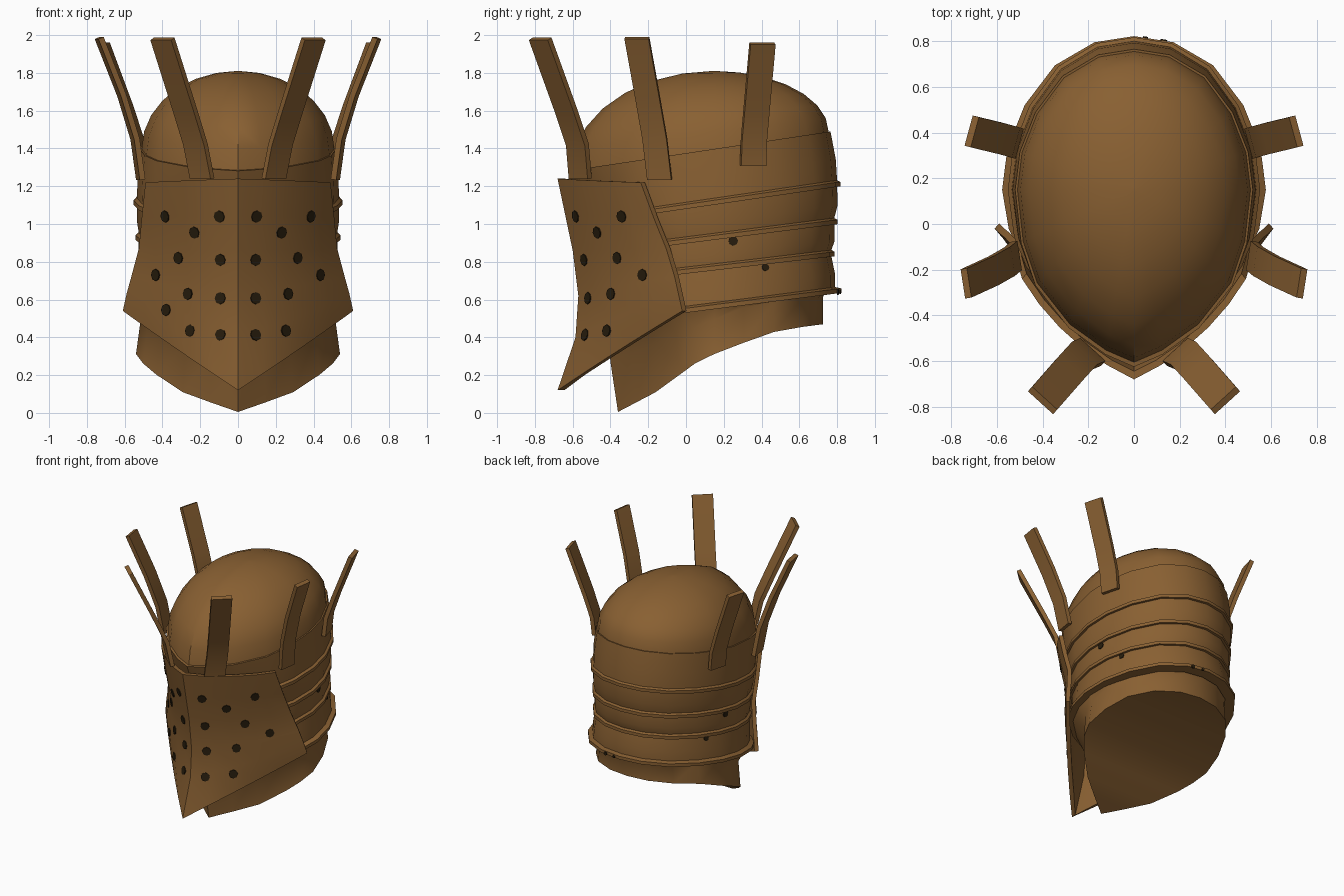
import bpy, bmesh, math
from mathutils import Vector
from mathutils.bvhtree import BVHTree

if "Cube" in bpy.data.objects:
    bpy.data.objects.remove(bpy.data.objects["Cube"])


def material(name, rgb):
    m = bpy.data.materials.new(name)
    m.diffuse_color = (*rgb, 1)
    m.use_nodes = True
    m.node_tree.nodes["Principled BSDF"].inputs["Base Color"].default_value = m.diffuse_color
    return m


BRONZE = material("aged_bronze", (0.25, 0.117, 0.032))
DARK = material("dark_hole", (0.02, 0.012, 0.004))

# Egg-shaped plan (half), pointed at the front; v is measured from Y0
Y0 = 0.15
HALF = [(0, 1), (.3, .96), (.6, .81), (.83, .55), (.96, .27), (1, 0),
        (.95, -.3), (.83, -.54), (.55, -.78), (.24, -.93), (0, -1)]
# Straighter V-shaped front for the neck
NECK = HALF[:6] + [(.93, -.2), (.8, -.36), (.54, -.61), (.27, -.81), (0, -1)]


def ring(zfun, half_w, front, back, half=HALF):
    pts = []
    for u, v in half + [(-u, v) for u, v in half[-2:0:-1]]:
        y = Y0 + v * ((back - Y0) if v > 0 else (Y0 - front))
        pts.append((u * half_w, y, zfun(y)))
    return pts


def finish(name, bm, mat, angle=35):
    bmesh.ops.recalc_face_normals(bm, faces=bm.faces)
    me = bpy.data.meshes.new(name)
    bm.to_mesh(me)
    bm.free()
    me.materials.append(mat)
    ob = bpy.data.objects.new(name, me)
    bpy.context.collection.objects.link(ob)
    bpy.ops.object.select_all(action='DESELECT')
    ob.select_set(True)
    bpy.context.view_layer.objects.active = ob
    bpy.ops.object.shade_smooth_by_angle(angle=math.radians(angle))
    return ob


def loft(name, rings, caps=()):
    bm = bmesh.new()
    rows = [[bm.verts.new(p) for p in r] for r in rings]
    n = len(rows[0])
    for a, b in zip(rows, rows[1:]):
        for i in range(n):
            bm.faces.new((a[i], a[(i + 1) % n], b[(i + 1) % n], b[i]))
    for c in caps:                       # strips across, left to right
        r = rows[c]
        for i in range(n // 2):
            quad = [r[i], r[i + 1], r[(n - i - 1) % n], r[(n - i) % n]]
            bm.faces.new(list(dict.fromkeys(quad)))
    return finish(name, bm, BRONZE)


def slope(a, b, off=0.0):
    return lambda y: a + b * y + off


# Dome skull
base = slope(1.375, .15)
dome_rings = []
for k in range(8):
    t = math.radians(min(90 * k / 7, 89))
    s = math.cos(t)
    w = ring(base, .51, -.605, .755)
    dome_rings.append([(x * s, Y0 + (y - Y0) * s, z + (1.81 - z) * math.sin(t))
                       for x, y, z in w])
loft("dome", dome_rings, caps=(7,))

# Overlapping bands, each with a raised lower lip
LINES = [(1.375, .15), (1.08, .146), (.897, .127), (.737, .117), (.53, .128)]
SIZES = [(.52, -.625, .765), (.535, -.52, .80), (.525, -.46, .785),
         (.525, -.42, .77), (.545, -.39, .79)]
for i in range(4):
    top, bot = LINES[i], LINES[i + 1]
    (w0, f0, b0), (w1, f1, b1) = SIZES[i], SIZES[i + 1]
    lip = .032 if i == 3 else .017
    zm = lambda y: (slope(*top)(y) + slope(*bot)(y)) / 2
    loft(f"band_{i + 1}", [
        ring(slope(*top), w0 - .03, f0 + .03, b0 - .03),
        ring(slope(*top), w0, f0, b0),
        ring(zm, (w0 + w1) / 2 + .004, (f0 + f1) / 2, (b0 + b1) / 2 + .01),
        ring(slope(*bot, .035), w1, f1, b1),
        ring(slope(*bot, .024), w1 + lip, f1 - lip, b1 + lip),
        ring(slope(*bot), w1 + lip, f1 - lip, b1 + lip),
        ring(slope(*bot), w1 - .04, f1 + .04, b1 - .04)])

# Neck guard: steps in below the bands, then drops to a curved lower rim
RIM = [(-.36, .005), (-.16, .11), (.08, .285), (.38, .40), (.5, .44), (.73, .47)]


def rim(y):
    for (ya, za), (yb, zb) in zip(RIM, RIM[1:]):
        if y <= yb:
            return za + (zb - za) * max(0, (y - ya) / (yb - ya))
    return RIM[-1][1]


def waist(y):
    return min(.27 + .41 * (y + .4), .585 + .08 * (y - .38))


loft("neck_guard", [ring(slope(.545, .128), .53, -.42, .74),
                    ring(waist, .515, -.40, .725, NECK),
                    ring(rim, .54, -.36, .725, NECK)], caps=(2,))

# Face plate: centre ridge (y, z) and side edge (x, y, z) per row
ROWS = [(-.68, 1.24, .49, -.24, 1.22), (-.64, 1.05, .51, -.17, 1.03),
        (-.60, .86, .525, -.105, .87), (-.57, .62, .565, -.06, .72),
        (-.585, .40, .59, -.04, .63), (-.68, .12, .61, -.02, .54)]


def plate_grid(bm, inset):
    grid = []
    for j, (cy, cz, sx, sy, sz) in enumerate(ROWS):
        row = []
        for i in range(-5, 6):
            t, sg = abs(i) / 5, (i > 0) - (i < 0)
            b = (.012 if j == 5 else .05) * max(0, math.sin(math.pi * t)) ** .8
            b -= inset
            row.append(bm.verts.new((sg * (sx * t + .66 * b),
                                     cy + (sy - cy) * t - (.75 if i else 1.2) * b,
                                     cz + (sz - cz) * t)))
        grid.append(row)
    for a, b in zip(grid, grid[1:]):
        for i in range(10):
            bm.faces.new((a[i], b[i], b[i + 1], a[i + 1]))
    return (grid[0] + [r[-1] for r in grid[1:]] + grid[-1][-2::-1]
            + [r[0] for r in grid[-2:0:-1]])


bm = bmesh.new()
outer, inner = plate_grid(bm, 0), plate_grid(bm, .03)
for i in range(len(outer)):
    k = (i + 1) % len(outer)
    bm.faces.new((outer[i], outer[k], inner[k], inner[i]))
plate = finish("face_plate", bm, BRONZE)


# Breathing holes as thin dark discs laid on the surface
def disc(bm, tree, origin, direction, radius):
    hit, nor, _, _ = tree.ray_cast(Vector(origin), Vector(direction))
    if hit is None:
        return
    if nor.dot(Vector(direction)) > 0:
        nor = -nor
    rot = nor.to_track_quat('Z', 'Y').to_matrix().to_4x4()
    rot.translation = hit + nor * .002
    bmesh.ops.create_cone(bm, cap_ends=True, segments=8, radius1=radius,
                          radius2=radius, depth=.008, matrix=rot)


def tree_of(ob):
    return BVHTree.FromPolygons([v.co for v in ob.data.vertices],
                                [p.vertices[:] for p in ob.data.polygons])


HOLES = [(.098, 1.04), (.385, 1.04), (.23, .955), (.093, .81), (.315, .82),
         (.435, .73), (.093, .607), (.265, .63), (.093, .413), (.253, .435)]
tree = tree_of(plate)
bm = bmesh.new()
for x, z in HOLES + [(-.38, .545)]:
    for s in ((1, -1) if x > 0 else (1,)):
        disc(bm, tree, (s * x, -2, z), (0, 1, 0), .032)
finish("face_holes", bm, DARK)

bm = bmesh.new()
for band, y, z, r in (("band_3", .25, .91, .025), ("band_4", .42, .77, .02)):
    tree = tree_of(bpy.data.objects[band])
    for s in (1, -1):
        disc(bm, tree, (s * 2, y, z), (-s, 0, 0), r)
for x, r in ((.13, .015), (.05, .011)):           # pits on the rear lip
    disc(bm, tree, (x, 2, .64), (0, -1, 0), r)
finish("band_holes", bm, DARK)

# Crown prongs: flat strips bending outward, mirrored left and right
PRONGS = {
    "front_prong": ((.055, .05), [(.19, -.56, 1.24), (.225, -.575, 1.42),
                                  (.28, -.635, 1.6), (.4, -.772, 1.98)]),
    "middle_prong": ((.01, .064), [(.515, -.14, 1.235), (.545, -.165, 1.45),
                                   (.615, -.205, 1.68), (.735, -.26, 1.985)]),
    "rear_prong": ((-.018, .066), [(.515, .355, 1.31), (.53, .36, 1.45),
                                   (.585, .375, 1.62), (.71, .405, 1.955)])}
for name, (w, path) in PRONGS.items():
    for side, s in (("right", 1), ("left", -1)):
        bm = bmesh.new()
        pts = [Vector(p) for p in path]
        wide = Vector((*w, 0))
        secs = []
        for i, p in enumerate(pts):
            along = pts[min(i + 1, 3)] - pts[max(i - 1, 0)]
            n = wide.cross(along).normalized() * .015
            secs.append([bm.verts.new((q.x * s, q.y, q.z)) for q in
                         (p + wide + n, p - wide + n, p - wide - n, p + wide - n)])
        for a, b in zip(secs, secs[1:]):
            for i in range(4):
                bm.faces.new((a[i], a[(i + 1) % 4], b[(i + 1) % 4], b[i]))
        bm.faces.new(secs[0])
        bm.faces.new(secs[-1])
        finish(f"{name}_{side}", bm, BRONZE)
